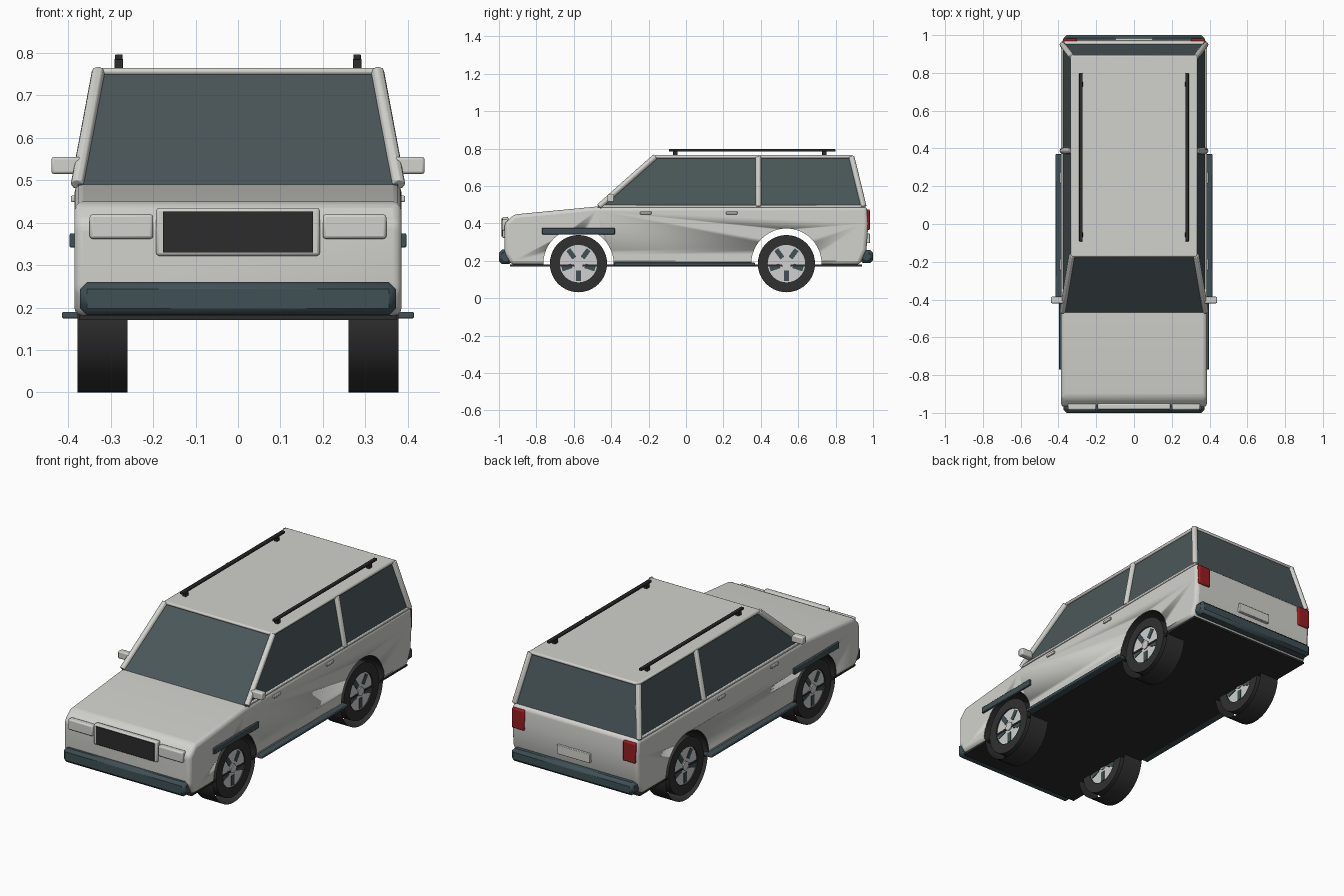
import bpy, bmesh, math
from mathutils import Vector, Matrix

if "Cube" in bpy.data.objects:
    bpy.data.objects.remove(bpy.data.objects["Cube"], do_unlink=True)


def material(name, r, g, b):
    m = bpy.data.materials.new(name)
    m.use_nodes = True
    m.diffuse_color = (r, g, b, 1)
    m.node_tree.nodes["Principled BSDF"].inputs["Base Color"].default_value = (r, g, b, 1)
    return m


PAINT = material("silver_paint", .64, .64, .61)
GLASS = material("tinted_glass", .07, .095, .1)
TRIM = material("slate_trim", .05, .08, .09)
BLACK = material("matte_black", .025, .025, .025)
RUBBER = material("tyre_rubber", .03, .03, .03)
ALLOY = material("wheel_alloy", .62, .63, .62)
RED = material("tail_red", .32, .012, .015)


def finish(name, bm, mat, bevel=0, segments=2):
    bmesh.ops.recalc_face_normals(bm, faces=bm.faces)
    mesh = bpy.data.meshes.new(name)
    bm.to_mesh(mesh)
    bm.free()
    mesh.materials.append(mat)
    ob = bpy.data.objects.new(name, mesh)
    bpy.context.collection.objects.link(ob)
    if bevel:
        mod = ob.modifiers.new("rounding", 'BEVEL')
        mod.width, mod.segments, mod.limit_method = bevel, segments, 'ANGLE'
    bpy.ops.object.select_all(action='DESELECT')
    ob.select_set(True)
    bpy.context.view_layer.objects.active = ob
    bpy.ops.object.shade_smooth_by_angle(angle=math.radians(35))
    return ob


def box(name, xs, ys, zs, mat, bevel=0, segments=2):
    bm = bmesh.new()
    lo, hi = Vector((xs[0], ys[0], zs[0])), Vector((xs[1], ys[1], zs[1]))
    move = Matrix.Translation((lo + hi) / 2) @ Matrix.Diagonal((*(hi - lo), 1))
    bmesh.ops.create_cube(bm, size=1, matrix=move)
    return finish(name, bm, mat, bevel, segments)


def beam(name, a, b, radius, mat, sides=8, caps=True, bevel=0):
    a, b = Vector(a), Vector(b)
    turn = (b - a).to_track_quat('Z', 'Y').to_matrix().to_4x4()
    bm = bmesh.new()
    bmesh.ops.create_cone(bm, cap_ends=caps, segments=sides, radius1=radius, radius2=radius,
                          depth=(b - a).length, matrix=Matrix.Translation((a + b) / 2) @ turn)
    return finish(name, bm, mat, bevel)


def loft(name, rings, mat, bevel=0, segments=2):
    """Closed solid skinned through two matching loops of points."""
    bm = bmesh.new()
    one, two = ([bm.verts.new(p) for p in ring] for ring in rings)
    bm.faces.new(one)
    bm.faces.new(two)
    n = len(one)
    for i in range(n):
        j = (i + 1) % n
        bm.faces.new((one[i], one[j], two[j], two[i]))
    return finish(name, bm, mat, bevel, segments)


# Lower body: side profile extruded across the width, wheel arches cut through
AXLES = {"front": -.575, "rear": .537}
AXLE_Z, TREAD_R = .185, .185
profile = [(-.935, .18), (-.97, .24), (-.97, .40), (-.92, .448), (-.48, .49),
           (.968, .49), (.975, .40), (.965, .26), (.93, .18)]
body = loft("lower_body", [[(x, y, z) for y, z in profile] for x in (-.386, .386)], PAINT, .02, 3)
for end, y in AXLES.items():
    cutter = beam("arch_cutter", (-.6, y, AXLE_Z), (.6, y, AXLE_Z), .188, BLACK, 48)
    cutter.hide_render = True
    cut = body.modifiers.new("arch", 'BOOLEAN')
    cut.operation, cut.object, cut.solver = 'DIFFERENCE', cutter, 'EXACT'
    cut.material_mode = 'TRANSFER'
bpy.context.view_layer.objects.active = body
for mod in list(body.modifiers):
    bpy.ops.object.modifier_apply(modifier=mod.name)
for ob in [o for o in bpy.data.objects if o.name.startswith("arch_cutter")]:
    bpy.data.objects.remove(ob, do_unlink=True)
box("floor_pan", (-.375, .375), (-.94, .94), (.171, .181), BLACK)

# Cabin: tapered glass block, roof skin and belt line
base = [(-.378, -.475, .485), (.378, -.475, .485), (.378, .953, .485), (-.378, .953, .485)]
top = [(-.325, -.165, .755), (.325, -.165, .755), (.325, .888, .755), (-.325, .888, .755)]
loft("cabin_glass", [base, top], GLASS)
box("roof", (-.335, .335), (-.175, .895), (.748, .765), PAINT, .007)
for s, side in ((-1, "right"), (1, "left")):
    # Pillars
    for label, low, high in (("front", -.465, -.165), ("middle", .387, .387), ("rear", .95, .885)):
        beam(f"{side}_{label}_pillar", (s * .379, low, .49), (s * .329, high, .757), .016, PAINT, 8, True, .003)
    box(f"{side}_belt_moulding", (s * .37, s * .386), (-.46, .955), (.484, .498), PAINT, .004)

    # Mirrors, handles and side trim
    box(f"{side}_mirror", (s * .37, s * .44), (-.42, -.385), (.515, .555), PAINT, .006)
    for label, y in (("front", -.215), ("rear", .245)):
        box(f"{side}_{label}_door_handle", (s * .38, s * .394), (y - .03, y + .03), (.449, .464), PAINT, .003)
    box(f"{side}_fender_strip", (s * .38, s * .397), (-.77, -.38), (.342, .375), TRIM, .003)
    box(f"{side}_running_board", (s * .36, s * .415), (-.385, .37), (.174, .19), TRIM, .004)

    # Roof rails
    box(f"{side}_roof_rail", (s * .272, s * .29), (-.092, .8), (.784, .797), BLACK, .003)
    for label, y in (("front", -.057), ("rear", .74)):
        box(f"{side}_{label}_rail_post", (s * .271, s * .291), (y - .012, y + .012), (.76, .787), BLACK, .002)

    # Lamps
    box(f"{side}_headlamp", (s * .2, s * .35), (-.984, -.95), (.362, .42), PAINT, .007)
    box(f"{side}_tail_lamp", (s * .302, s * .376), (.95, .983), (.365, .475), RED, .006)

# Grille, number plate and bumpers
box("grille_frame", (-.193, .193), (-.982, -.95), (.322, .435), PAINT, .007)
box("grille", (-.177, .177), (-.986, -.978), (.33, .426), BLACK)
box("rear_plate", (-.1, .1), (.95, .984), (.295, .345), PAINT, .003)
box("front_bumper", (-.372, .372), (-1, -.93), (.182, .26), TRIM, .016, 1)
box("rear_bumper", (-.372, .372), (.93, 1), (.188, .258), TRIM, .016, 1)


def sidewall(name, x0, x1, y, inner, outer):
    """Rectangular ring turned around the axle."""
    bm = bmesh.new()
    corners = [(x0, inner), (x0, outer), (x1, outer), (x1, inner)]
    verts = [bm.verts.new((x, y, AXLE_Z + r)) for x, r in corners]
    edges = [bm.edges.new((verts[i], verts[i - 1])) for i in range(4)]
    bmesh.ops.spin(bm, geom=verts + edges, cent=(0, y, AXLE_Z), axis=(1, 0, 0),
                   angle=math.tau, steps=40, use_merge=True)
    bmesh.ops.remove_doubles(bm, verts=bm.verts, dist=.0001)
    return finish(name, bm, RUBBER)


# Wheels: tread band, sidewall ring, alloy disc with radial slots
for s, side in ((-1, "right"), (1, "left")):
    for end, y in AXLES.items():
        tag = f"{side}_{end}"
        beam(f"{tag}_tread", (s * .261, y, AXLE_Z), (s * .379, y, AXLE_Z), TREAD_R, RUBBER, 40, False)
        sidewall(f"{tag}_tyre", s * .263, s * .377, y, .1, .153)
        beam(f"{tag}_rim", (s * .27, y, AXLE_Z), (s * .37, y, AXLE_Z), .106, ALLOY, 40)
        beam(f"{tag}_hub", (s * .264, y, AXLE_Z), (s * .376, y, AXLE_Z), .024, ALLOY, 16)
        bm = bmesh.new()
        for k in range(5):
            spin = Matrix.Rotation(math.tau * k / 5, 4, 'X')
            place = Matrix.Translation((s * .32, y, AXLE_Z)) @ spin @ Matrix.Translation((0, 0, -.065))
            bmesh.ops.create_cube(bm, size=1, matrix=place @ Matrix.Diagonal((.106, .026, .055, 1)))
        finish(f"{tag}_rim_slots", bm, TRIM)
